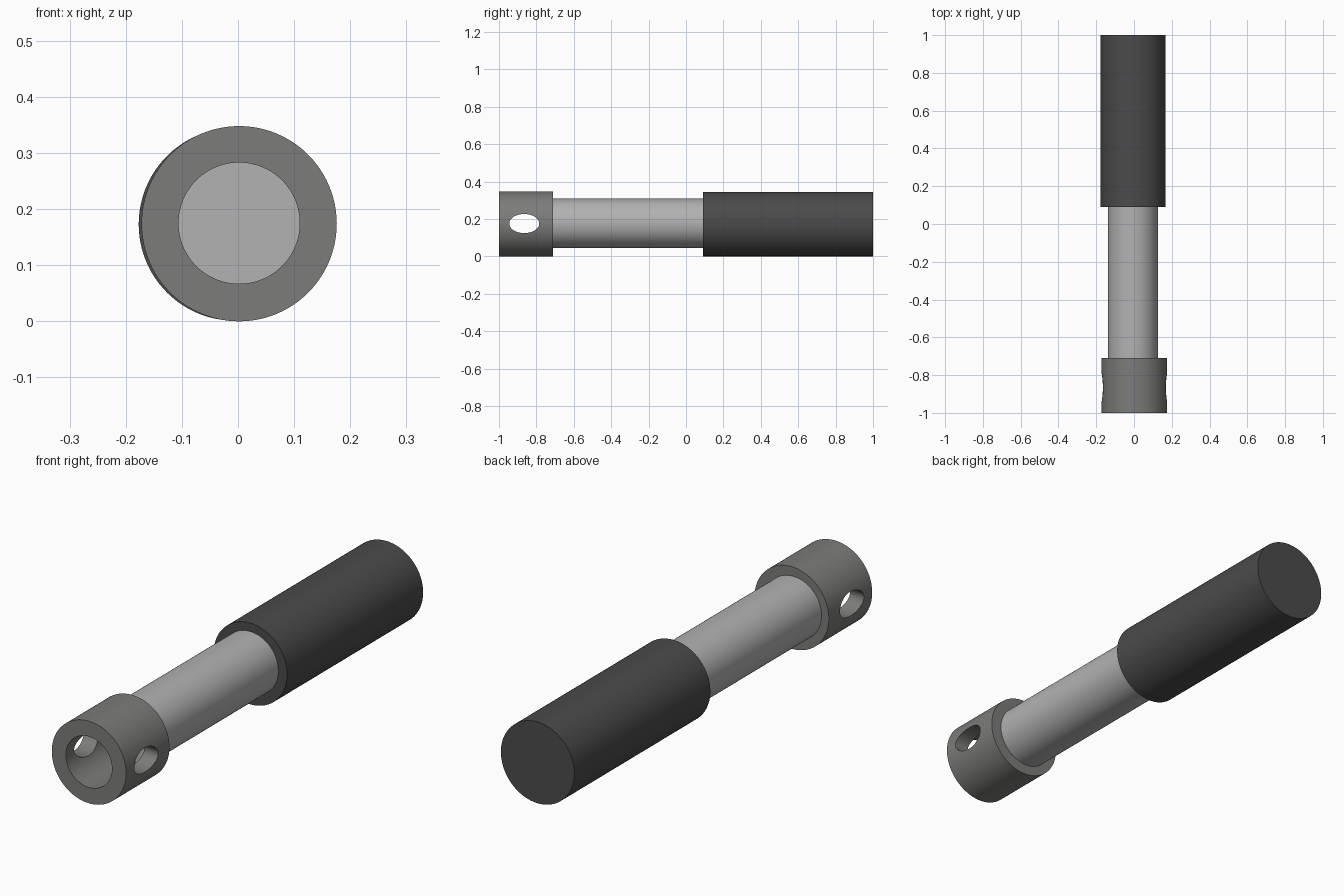
import bpy
import math
from mathutils import Matrix

if "Cube" in bpy.data.objects:
    bpy.data.objects.remove(bpy.data.objects["Cube"], do_unlink=True)

SIDES = 96


def material(name, rgb):
    mat = bpy.data.materials.new(name)
    mat.use_nodes = True
    mat.diffuse_color = (*rgb, 1)
    mat.node_tree.nodes["Principled BSDF"].inputs["Base Color"].default_value = (*rgb, 1)
    return mat


def rod_along_y(name, radius, y0, y1, x, z, mat):
    """Closed cylinder running from y0 to y1."""
    bpy.ops.mesh.primitive_cylinder_add(vertices=SIDES, radius=radius, depth=y1 - y0)
    obj = bpy.context.object
    obj.name = name
    obj.data.transform(Matrix.Translation((x, (y0 + y1) / 2, z)) @ Matrix.Rotation(math.pi / 2, 4, "X"))
    obj.data.materials.append(mat)
    return obj


def cut(target, cutter):
    """Subtract the cutter from the target, then discard it."""
    cutter.hide_render = True
    mod = target.modifiers.new("cut", "BOOLEAN")
    mod.operation = "DIFFERENCE"
    mod.solver = "EXACT"
    mod.object = cutter
    bpy.context.view_layer.objects.active = target
    bpy.ops.object.modifier_apply(modifier=mod.name)
    bpy.data.objects.remove(cutter, do_unlink=True)


def smooth(obj):
    bpy.ops.object.select_all(action="DESELECT")
    obj.select_set(True)
    bpy.context.view_layer.objects.active = obj
    bpy.ops.object.shade_smooth_by_angle(angle=math.radians(30))


dark = material("dark rubber", (0.07, 0.07, 0.07))
steel = material("light steel", (0.445, 0.445, 0.445))
iron = material("warm grey iron", (0.2, 0.2, 0.192))

# Handle grip and the shaft set into it
grip = rod_along_y("grip", 0.172, 0.09, 1.0, -0.005, 0.173, dark)
shaft = rod_along_y("shaft", 0.132, -0.715, 0.12, -0.006, 0.177, steel)

# Collar with an open bore at the front
collar = rod_along_y("collar", 0.174, -1.0, -0.71, 0.002, 0.174, iron)
cut(collar, rod_along_y("bore_cutter", 0.108, -1.1, -0.6, 0.002, 0.175, iron))

# Oval cross hole through both walls of the collar
hole = rod_along_y("cross_hole_cutter", 1.0, -0.3, 0.3, 0, 0, iron)
hole.data.transform(Matrix.Translation((0, -0.865, 0.176))
                    @ Matrix.Diagonal((1, 0.08, 0.051, 1))
                    @ Matrix.Rotation(math.pi / 2, 4, "Z"))
cut(collar, hole)

for part in (grip, shaft, collar):
    smooth(part)
